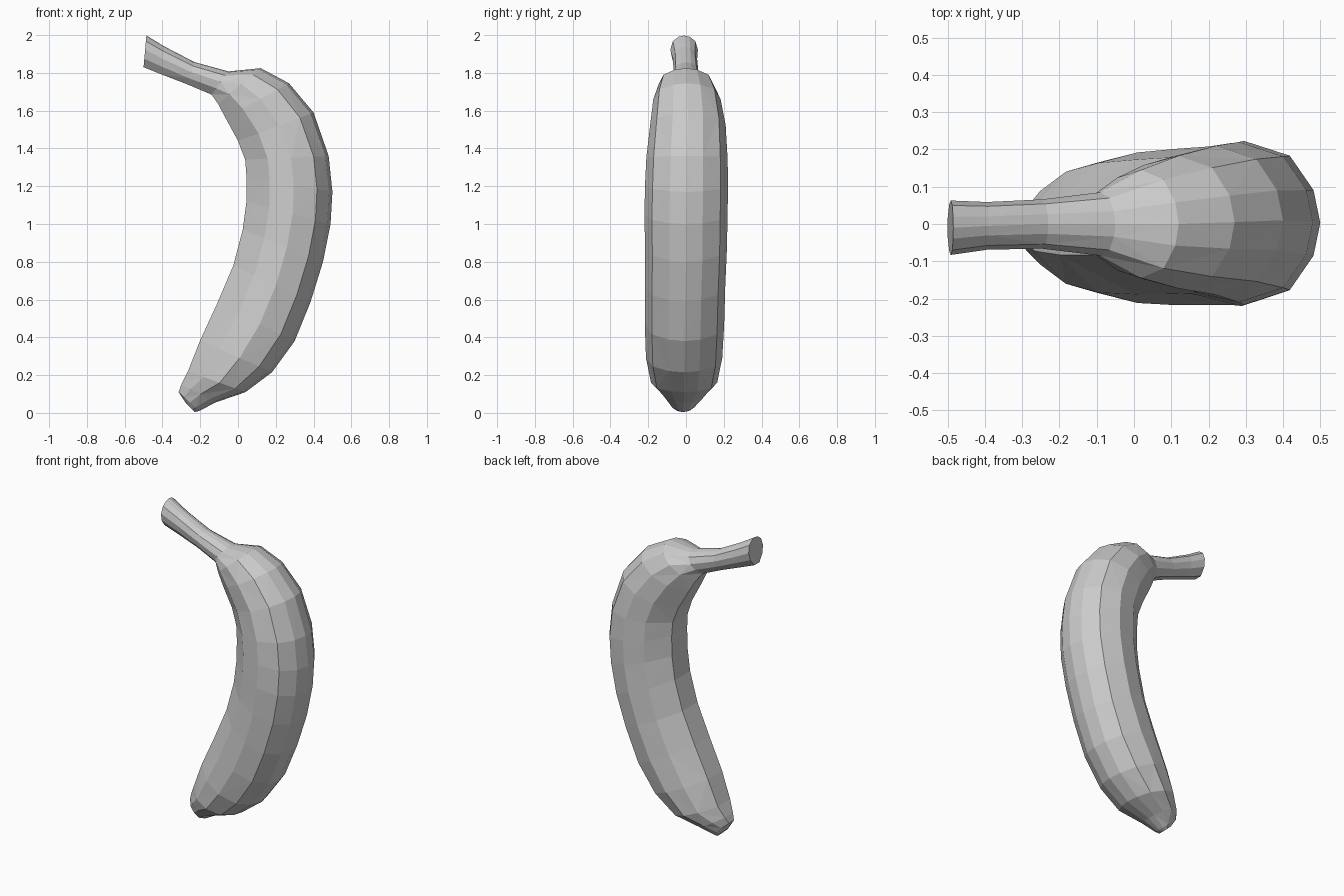
import bpy
import bmesh
from mathutils import Vector

cube = bpy.data.objects.get("Cube")
if cube:
    bpy.data.objects.remove(cube, do_unlink=True)

# Single matte grey for the whole fruit
skin = bpy.data.materials.new("plain_grey")
skin.use_nodes = True
grey = (0.6, 0.6, 0.6, 1)
skin.diffuse_color = grey
skin.node_tree.nodes["Principled BSDF"].inputs["Base Color"].default_value = grey

# Sections from blossom tip to stem end:
# inner x, inner z, outer x, outer z, half width, y offset
SECTIONS = [
    (-.275, .05, -.23, .005, .045, -.015),
    (-.315, .11, -.205, .01, .07, -.015),
    (-.30, .15, -.12, .055, .115, -.01),
    (-.265, .22, .04, .11, .175, -.01),
    (-.20, .385, .18, .215, .202, -.01),
    (-.11, .58, .30, .38, .21, -.008),
    (-.025, .78, .385, .59, .213, -.005),
    (.025, .97, .45, .80, .217, 0),
    (.045, 1.12, .49, 1.0, .22, 0),
    (.045, 1.25, .50, 1.17, .22, .003),
    (.038, 1.34, .48, 1.36, .215, .005),
    (.0, 1.44, .40, 1.59, .20, .01),
    (-.065, 1.56, .27, 1.745, .178, .005),
    (-.105, 1.635, .12, 1.825, .145, 0),
    (-.14, 1.685, -.05, 1.808, .085, 0),
    (-.27, 1.74, -.23, 1.857, .066, 0),
    (-.40, 1.79, -.39, 1.94, .064, -.005),
    (-.50, 1.83, -.485, 1.998, .073, -.01),
]

# Ridged half section: fraction from inner to outer edge, fraction of half width
HALF = [(0, .36), (.27, .86), (.55, 1), (.82, .82), (.96, .4)]
PROFILE = HALF + [(1, 0)] + [(u, -w) for u, w in reversed(HALF)]

bm = bmesh.new()
rings = []
for ix, iz, ox, oz, half, y in SECTIONS:
    inner, outer = Vector((ix, y, iz)), Vector((ox, y, oz))
    rings.append([bm.verts.new(inner.lerp(outer, u) + Vector((0, w * half, 0)))
                  for u, w in PROFILE])

# Skin between neighbouring sections, with alternating triangle diagonals
n = len(PROFILE)
for r, (low, high) in enumerate(zip(rings, rings[1:])):
    for i in range(n):
        j = (i + 1) % n
        a, b, c, d = low[i], low[j], high[j], high[i]
        if (r + i) % 2:
            a, b, c, d = b, c, d, a
        bm.faces.new((a, b, c))
        bm.faces.new((a, c, d))

# Flat caps at the tip and the cut stem
bm.faces.new(rings[0])
bm.faces.new(rings[-1])
bmesh.ops.recalc_face_normals(bm, faces=bm.faces)

mesh = bpy.data.meshes.new("banana")
bm.to_mesh(mesh)
bm.free()
mesh.materials.append(skin)
banana = bpy.data.objects.new("banana", mesh)
bpy.context.collection.objects.link(banana)
